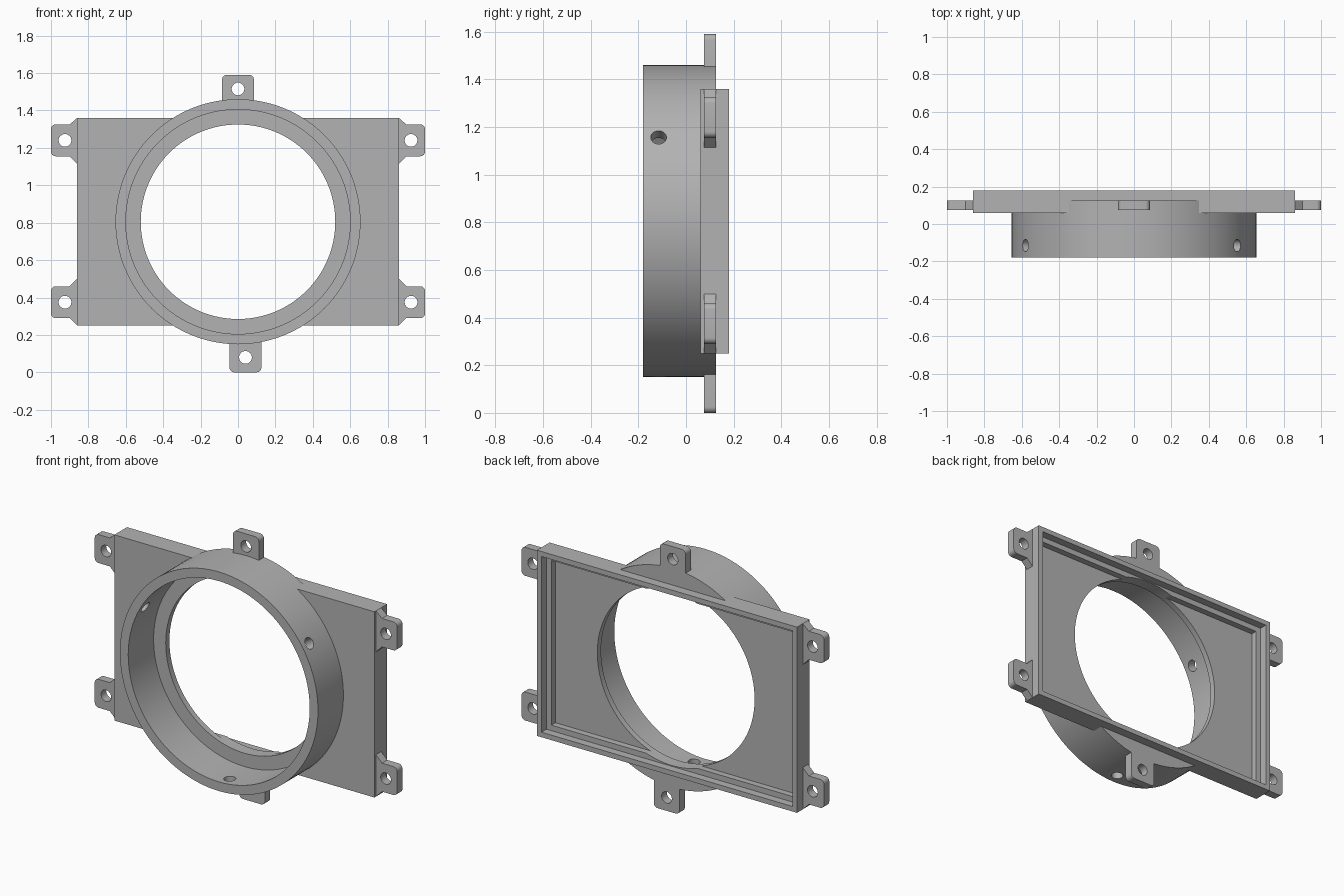
import bpy, bmesh, math
from mathutils import Matrix, Vector

if "Cube" in bpy.data.objects:
    bpy.data.objects.remove(bpy.data.objects["Cube"])

CENTRE = 0.805          # height of the ring axis
HALF_W, HALF_H = 0.86, 0.555
TAB_Y = (0.075, 0.125)

grey = bpy.data.materials.new("plain grey")
grey.use_nodes = True
grey.diffuse_color = (0.45, 0.45, 0.45, 1)
grey.node_tree.nodes["Principled BSDF"].inputs["Base Color"].default_value = grey.diffuse_color


def finish(bm, name):
    bmesh.ops.recalc_face_normals(bm, faces=bm.faces)
    mesh = bpy.data.meshes.new(name)
    bm.to_mesh(mesh)
    bm.free()
    mesh.materials.append(grey)
    obj = bpy.data.objects.new(name, mesh)
    bpy.context.collection.objects.link(obj)
    return obj


def box(name, half_w, half_h, y0, y1):
    bm = bmesh.new()
    bmesh.ops.create_cube(bm, size=1)
    bmesh.ops.scale(bm, vec=(2 * half_w, y1 - y0, 2 * half_h), verts=bm.verts)
    bmesh.ops.translate(bm, vec=(0, (y0 + y1) / 2, CENTRE), verts=bm.verts)
    return finish(bm, name)


def cylinder(name, radius, start, end, segments=96):
    start, end = Vector(start), Vector(end)
    axis = end - start
    turn = axis.to_track_quat('Z', 'Y').to_matrix().to_4x4()
    bm = bmesh.new()
    bmesh.ops.create_cone(bm, cap_ends=True, segments=segments, radius1=radius, radius2=radius,
                          depth=axis.length, matrix=Matrix.Translation((start + end) / 2) @ turn)
    return finish(bm, name)


def disc(name, radius, y0, y1, x=0, z=CENTRE, segments=128):
    return cylinder(name, radius, (x, y0, z), (x, y1, z), segments)


def combine(obj, other, operation='DIFFERENCE'):
    mod = obj.modifiers.new(operation.lower(), 'BOOLEAN')
    mod.operation, mod.solver, mod.object = operation, 'EXACT', other
    graph = bpy.context.evaluated_depsgraph_get()
    baked = bpy.data.meshes.new_from_object(obj.evaluated_get(graph))
    obj.modifiers.clear()
    obj.data = baked
    bpy.data.objects.remove(other)


def smooth(obj):
    obj.data.shade_smooth()
    obj.data.set_sharp_from_angle(angle=math.radians(30))


def tab(name, outline, rounded, hole):
    """Flat lug: outline in x and z, some corners rounded, one screw hole."""
    bm = bmesh.new()
    verts = [bm.verts.new((x, TAB_Y[0], z)) for x, z in outline]
    bm.faces.new(verts)
    bmesh.ops.bevel(bm, geom=[verts[i] for i in rounded], offset=0.025, segments=6,
                    profile=0.5, affect='VERTICES')
    extruded = bmesh.ops.extrude_face_region(bm, geom=bm.faces[:])["geom"]
    bmesh.ops.translate(bm, vec=(0, TAB_Y[1] - TAB_Y[0], 0),
                        verts=[v for v in extruded if isinstance(v, bmesh.types.BMVert)])
    obj = finish(bm, name)
    combine(obj, disc("screw_cutter", 0.034, 0, 0.2, *hole, segments=32))
    smooth(obj)


# Body: rectangular tray joined to the round collar
body = box("tray_and_collar", HALF_W, HALF_H, 0.06, 0.18)
combine(body, disc("collar", 0.655, -0.18, 0.125), 'UNION')

# Stepped recess in the back
for inset, floor in ((0.03, 0.133), (0.063, 0.095)):
    combine(body, box("recess_cutter", HALF_W - inset, HALF_H - inset, floor, 0.3))

# Wide bore from the front, leaving a ledge around the opening
combine(body, disc("bore_cutter", 0.60, -0.3, 0.06))
combine(body, disc("opening_cutter", 0.52, -0.3, 0.3))

# Three radial screw holes in the collar
for angle in (32.5, 152.5, 272.5):
    a = math.radians(angle)
    ends = [(r * math.cos(a), -0.115, CENTRE + r * math.sin(a)) for r in (0.5, 0.75)]
    combine(body, cylinder("radial_cutter", 0.033, *ends, segments=32))
smooth(body)

# Four corner ears with sloped roots
for side, side_name in ((1, "left"), (-1, "right")):
    for mid, level in ((1.24, "upper"), (0.375, "lower")):
        shape = [(0.85, -0.125), (0.86, -0.125), (0.9, -0.085), (1.0, -0.085)]
        shape += [(x, -z) for x, z in reversed(shape)]
        outline = [(side * x, min(max(mid + z, 0.25), 1.36)) for x, z in shape]
        tab(f"{level}_{side_name}_ear", outline, (3, 4), (side * 0.925, mid))

# Top and bottom lugs on the collar
for name, x, root, tip, hole in (("top_lug", 0, 1.445, 1.59, 1.515),
                                 ("bottom_lug", 0.04, 0.165, 0, 0.08)):
    tab(name, [(x - 0.085, root), (x - 0.085, tip), (x + 0.085, tip), (x + 0.085, root)],
        (1, 2), (x, hole))
